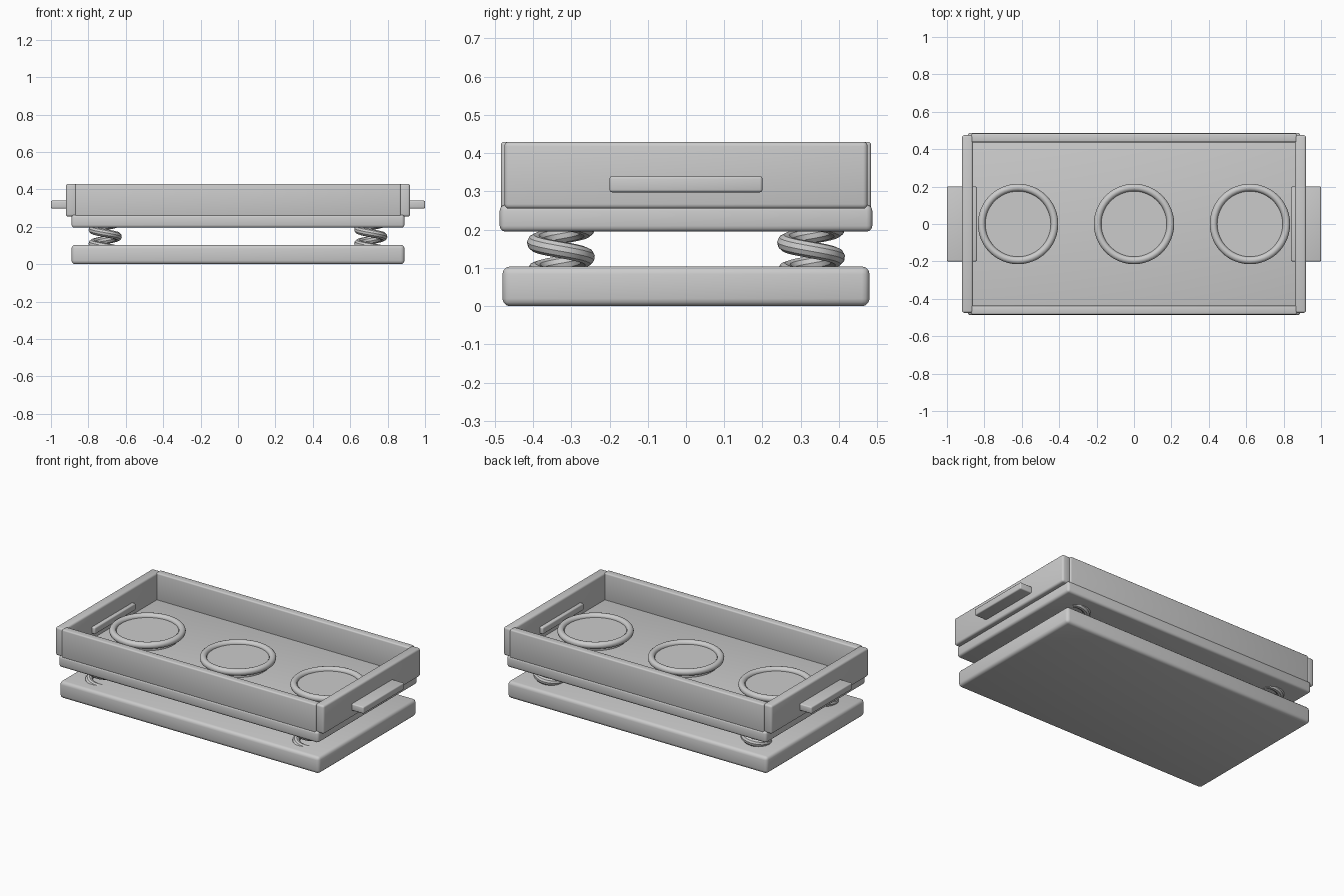
import bpy
from math import cos, sin, pi, radians

cube = bpy.data.objects.get("Cube")
if cube:
    bpy.data.objects.remove(cube, do_unlink=True)

grey = bpy.data.materials.new("plain_grey")
grey.use_nodes = True
colour = (0.6, 0.6, 0.6, 1)
grey.diffuse_color = colour
grey.node_tree.nodes["Principled BSDF"].inputs["Base Color"].default_value = colour


def finish(name):
    """Name, colour and smooth the active object."""
    ob = bpy.context.object
    ob.name = name
    ob.data.materials.append(grey)
    bpy.ops.object.shade_smooth_by_angle(angle=radians(35))
    return ob


def box(name, low, high, bevel):
    """Rounded box between two corners."""
    centre = [(a + b) / 2 for a, b in zip(low, high)]
    bpy.ops.mesh.primitive_cube_add(size=1, location=centre)
    ob = bpy.context.object
    ob.scale = [b - a for a, b in zip(low, high)]
    bpy.ops.object.transform_apply(location=False, rotation=False, scale=True)
    mod = ob.modifiers.new("rounded_edges", "BEVEL")
    mod.width = bevel
    mod.segments = 3
    bpy.ops.object.modifier_apply(modifier=mod.name)
    return finish(name)


def spring(name, x, y):
    """Left-handed coil of two turns, swept from a round section."""
    turns, steps, radius, low, high = 2, 24, 0.067, 0.073, 0.222
    curve = bpy.data.curves.new(name, "CURVE")
    curve.dimensions = "3D"
    curve.bevel_depth = 0.022
    curve.bevel_resolution = 3
    curve.use_fill_caps = True
    line = curve.splines.new("POLY")
    count = turns * steps
    line.points.add(count)
    for i, point in enumerate(line.points):
        angle = -2 * pi * i / steps
        height = low + (high - low) * i / count
        point.co = (radius * cos(angle), radius * sin(angle), height, 1)
    ob = bpy.data.objects.new(name, curve)
    ob.location = (x, y, 0)
    bpy.context.collection.objects.link(ob)
    bpy.ops.object.select_all(action="DESELECT")
    ob.select_set(True)
    bpy.context.view_layer.objects.active = ob
    bpy.ops.object.convert(target="MESH")
    finish(name)


# Base plate and tray floor
box("base_plate", (-0.89, -0.48, 0), (0.89, 0.48, 0.104), 0.02)
box("tray_floor", (-0.89, -0.487, 0.195), (0.89, 0.487, 0.265), 0.015)

# Long walls
box("front_wall", (-0.87, -0.484, 0.255), (0.87, -0.437, 0.43), 0.008)
box("back_wall", (-0.87, 0.437, 0.255), (0.87, 0.484, 0.43), 0.008)

# End walls and their handles
for side, s in (("left", 1), ("right", -1)):
    inner, outer = sorted((s * 0.861, s * 0.92))
    box(side + "_wall", (inner, -0.475, 0.255), (outer, 0.475, 0.43), 0.012)
    inner, outer = sorted((s * 0.84, s))
    box(side + "_handle", (inner, -0.2, 0.298), (outer, 0.2, 0.34), 0.007)
    # Springs under each end
    for end, y in (("front", -0.327), ("back", 0.327)):
        spring(f"{end}_{side}_spring", s * 0.71, y)

# Round holders with a raised rim
for place, x in (("right", -0.62), ("middle", 0), ("left", 0.62)):
    bpy.ops.mesh.primitive_cylinder_add(vertices=48, radius=0.18, depth=0.05,
                                        location=(x, 0, 0.28))
    finish(place + "_holder_disc")
    bpy.ops.mesh.primitive_torus_add(major_radius=0.195, minor_radius=0.02,
                                     major_segments=48, minor_segments=12,
                                     location=(x, 0, 0.305))
    finish(place + "_holder_rim")
